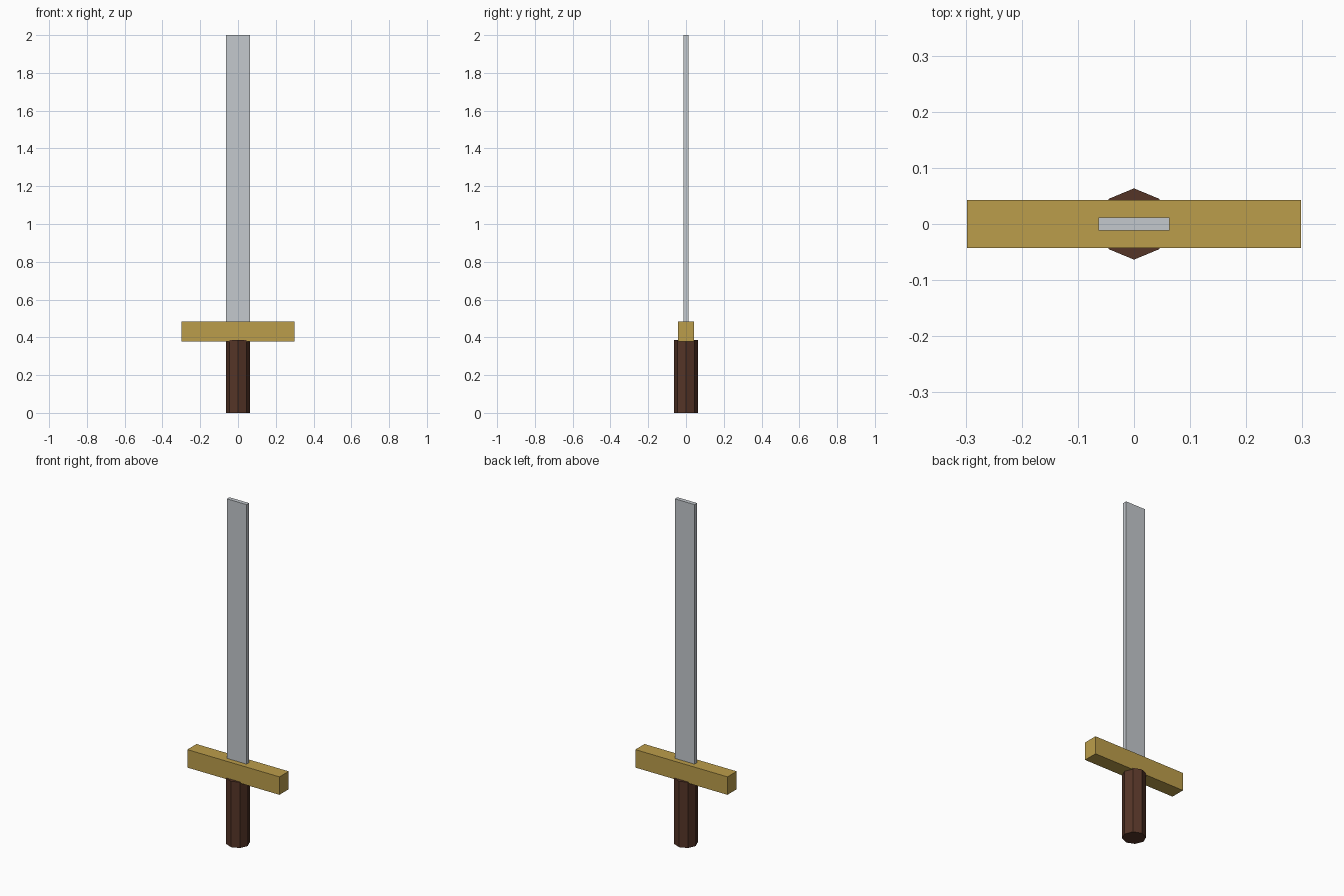
import bpy
import math

if "Cube" in bpy.data.objects:
    bpy.data.objects.remove(bpy.data.objects["Cube"])


def material(name, color):
    mat = bpy.data.materials.new(name)
    mat.diffuse_color = (*color, 1.0)
    mat.use_nodes = True
    mat.node_tree.nodes["Principled BSDF"].inputs["Base Color"].default_value = mat.diffuse_color
    return mat


def finish(obj, name, mat):
    obj.name = name
    obj.data.name = name
    obj.data.materials.append(mat)
    bpy.ops.object.transform_apply(location=False, rotation=True, scale=True)


def box(name, width, depth, bottom, top, mat):
    bpy.ops.mesh.primitive_cube_add(size=1, location=(0, 0, (bottom + top) / 2))
    obj = bpy.context.object
    obj.scale = (width, depth, top - bottom)
    finish(obj, name, mat)


steel = material("steel", (0.55, 0.58, 0.61))
brass = material("brass", (0.50, 0.34, 0.07))
leather = material("leather", (0.09, 0.035, 0.02))

# Grip: eight-sided, corners on the x and y axes, slightly sunk into the guard
GRIP_TOP = 0.385
bpy.ops.mesh.primitive_cylinder_add(vertices=8, radius=0.0635, depth=GRIP_TOP,
                                    location=(0, 0, GRIP_TOP / 2))
finish(bpy.context.object, "grip", leather)

# Crossguard
box("crossguard", 0.596, 0.085, 0.378, 0.483, brass)

# Blade: flat slab with a square end
box("blade", 0.127, 0.024, 0.48, 2.0, steel)
